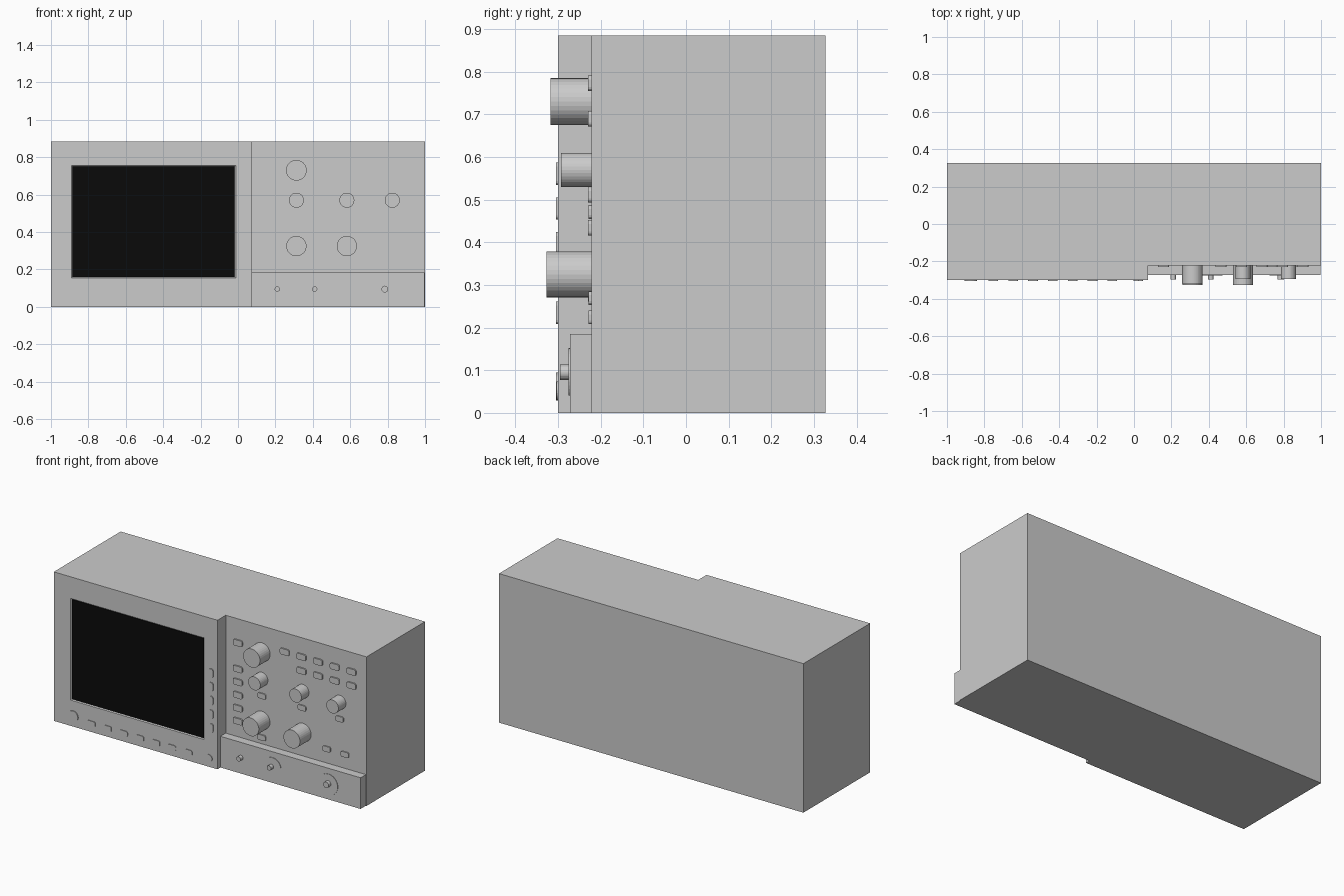
import bpy, bmesh
from math import cos, sin, radians, pi

if "Cube" in bpy.data.objects:
    bpy.data.objects.remove(bpy.data.objects["Cube"])

PANEL, BEZEL, STRIP = -0.222, -0.300, -0.272   # y of the three front surfaces


def finish(name, bm):
    bmesh.ops.recalc_face_normals(bm, faces=bm.faces)
    mesh = bpy.data.meshes.new(name)
    bm.to_mesh(mesh)
    bm.free()
    ob = bpy.data.objects.new(name, mesh)
    bpy.context.collection.objects.link(ob)
    return ob


def extrude(name, pts, vec):
    """Extrude a closed 3D outline along a vector."""
    bm = bmesh.new()
    face = bm.faces.new([bm.verts.new(p) for p in pts])
    res = bmesh.ops.extrude_face_region(bm, geom=[face], use_keep_orig=True)
    new = [g for g in res["geom"] if isinstance(g, bmesh.types.BMVert)]
    bmesh.ops.translate(bm, verts=new, vec=vec)
    return finish(name, bm)


def prism(name, outline, back, front):
    return extrude(name, [(x, back, z) for x, z in outline], (0, front - back, 0))


def arc(x, z, r, a0, a1, n):
    return [(x + r * cos(radians(a0 + (a1 - a0) * i / n)),
             z + r * sin(radians(a0 + (a1 - a0) * i / n))) for i in range(n + 1)]


def knob(name, x, z, r, back, front, n=32):
    return prism(name, arc(x, z, r, 0, 360 - 360 / n, n - 1), back, front)


def button(name, x, z, w, h, back, front, r=0.009):
    pts = []
    for sx, sz, a in ((1, 1, 0), (-1, 1, 90), (-1, -1, 180), (1, -1, 270)):
        pts += arc(x + sx * (w / 2 - r), z + sz * (h / 2 - r), r, a, a + 90, 3)
    return prism(name, pts, back, front)


# Housing with the display half standing proud of the control panel
housing = extrude("housing", [(x, y, 0) for x, y in (
    (-1, BEZEL), (0.075, BEZEL), (0.075, PANEL), (1, PANEL), (1, 0.327), (-1, 0.327))],
    (0, 0, 0.885))

# Sloped recess around the display
bm = bmesh.new()
rings = []
for y, m in ((BEZEL - 0.01, -0.010), (BEZEL + 0.01, 0.010)):
    rings.append([bm.verts.new((x, y, z)) for x, z in (
        (-0.89 + m, 0.153 + m), (-0.012 - m, 0.153 + m),
        (-0.012 - m, 0.757 - m), (-0.89 + m, 0.757 - m))])
bm.faces.new(rings[0])
bm.faces.new(rings[1])
for i in range(4):
    j = (i + 1) % 4
    bm.faces.new((rings[0][i], rings[0][j], rings[1][j], rings[1][i]))
cutter = finish("recess_cutter", bm)
mod = housing.modifiers.new("recess", "BOOLEAN")
mod.operation, mod.object, mod.solver = "DIFFERENCE", cutter, "EXACT"
bpy.context.view_layer.objects.active = housing
bpy.ops.object.modifier_apply(modifier=mod.name)
bpy.data.objects.remove(cutter)

# Black display
black = bpy.data.materials.new("display_black")
black.diffuse_color = (0.003, 0.003, 0.003, 1)
black.use_nodes = True
black.node_tree.nodes["Principled BSDF"].inputs["Base Color"].default_value = black.diffuse_color
screen = prism("screen", [(-0.884, 0.159), (-0.018, 0.159), (-0.018, 0.751), (-0.884, 0.751)],
               BEZEL + 0.011, BEZEL + 0.004)
screen.data.materials.append(black)

# Connector strip below the controls
prism("connector_strip", [(0.075, 0), (0.996, 0), (0.996, 0.185), (0.075, 0.185)], PANEL, STRIP)

# Keys on the display bezel
for i in range(5):
    button("side_key", 0.035, 0.561 - 0.0815 * i, 0.026, 0.052, BEZEL, BEZEL - 0.005)
for i in range(7):
    button("bottom_key", -0.752 + 0.106 * i, 0.05, 0.052, 0.032, BEZEL, BEZEL - 0.004)
knob("power_button", -0.872, 0.062, 0.033, BEZEL, BEZEL - 0.005, 24)
knob("round_key", 0.02, 0.052, 0.022, BEZEL, BEZEL - 0.004, 24)

# Control knobs
for x, z, r, front in ((0.312, 0.73, 0.055, -0.318), (0.312, 0.325, 0.054, -0.327),
                       (0.582, 0.325, 0.054, -0.327)):
    knob("large_knob", x, z, r, PANEL, front)
for x in (0.312, 0.582, 0.825):
    knob("small_knob", x, 0.57, 0.04, PANEL, -0.293)

# Buttons on the control panel
keys = [(0.157, 0.744)] + [(0.157, 0.589 - 0.0775 * i) for i in range(5)]
keys += [(0.465 + 0.1095 * i, 0.773) for i in range(5)]
keys += [(0.5745 + 0.1095 * i, 0.69) for i in range(4)]
for x, z in keys:
    button("panel_button", x, z, 0.06, 0.036, PANEL, PANEL - 0.008)
for x, z in ((0.314, 0.471), (0.578, 0.471), (0.825, 0.471), (0.314, 0.224),
             (0.74, 0.27), (0.86, 0.269)):
    button("small_button", x, z, 0.052, 0.032, PANEL, PANEL - 0.007)

# Connectors and their partly sunk collars
for x, r in ((0.21, 0.014), (0.41, 0.014), (0.785, 0.018)):
    knob("connector", x, 0.095, r, STRIP, -0.296, 24)
prism("collar", arc(0.418, 0.095, 0.056, 10, 158, 16), STRIP, STRIP - 0.003)
prism("collar", arc(0.785, 0.09, 0.062, -52, 171, 24), STRIP, STRIP - 0.003)
